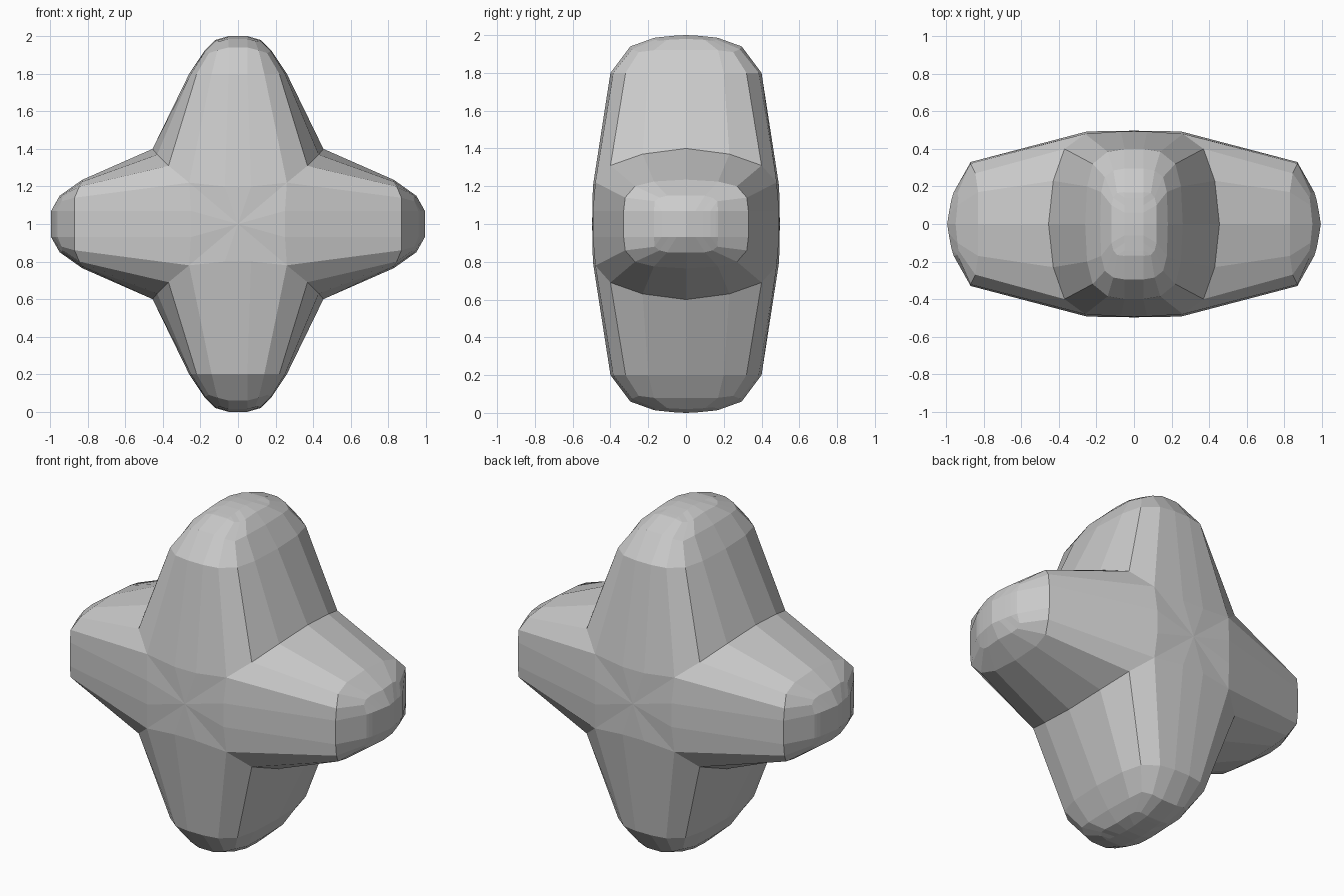
import bpy, bmesh

if "Cube" in bpy.data.objects:
    bpy.data.objects.remove(bpy.data.objects["Cube"])

# Quarter rings, each point = (across, depth, along the arm)
TALL = [
    [(.455, 0, .40), (.43, .23, .37), (.37, .40, .31), (.26, .48, .22), (.07, .493, .20)],
    [(.26, 0, .80), (.25, .20, .80), (.22, .32, .80), (.14, .385, .80), (.05, .40, .80)],
    [(.18, 0, .92), (.175, .17, .92), (.155, .25, .91), (.11, .285, .925), (.05, .295, .94)],
    [(.12, 0, .98), (.12, .10, .975), (.11, .14, .97), (.09, .165, .975), (.05, .17, .985)],
    [(.05, 0, 1.0), (.05, .06, .997), (.05, .10, .993), (.05, .14, .989), (.05, .165, .986)],
]
WIDE = [
    [(.40, 0, .455), (.37, .23, .43), (.31, .40, .37), (.22, .48, .26), (.07, .493, .25)],
    [(.235, 0, .83), (.225, .17, .83), (.20, .27, .845), (.14, .322, .87), (.07, .33, .87)],
    [(.15, 0, .95), (.15, .10, .94), (.14, .14, .935), (.12, .165, .94), (.07, .17, .96)],
    [(.07, 0, .995), (.07, .05, .987), (.07, .09, .98), (.07, .13, .972), (.07, .155, .965)],
]

bm = bmesh.new()


def arm(rings, place):
    loops = []
    for q in rings:
        side = [(w, -d, u) for w, d, u in reversed(q)] + q[1:]
        ring = side + [(-w, d, u) for w, d, u in reversed(side)]
        loops.append([bm.verts.new(place(*p)) for p in ring])
    n = len(loops[0])
    for k, (a, b) in enumerate(zip(loops, loops[1:])):
        for i in range(n):
            j = (i + 1) % n
            # leave the front and back of the base open only towards the core
            bm.faces.new((a[i], a[j], b[j], b[i]))
    # strip across the rounded tip
    tip = loops[-1]
    for i in range(n // 2 - 1):
        bm.faces.new((tip[i], tip[i + 1], tip[n - 2 - i], tip[n - 1 - i]))


# Four arms meeting along shared valley lines
for s in (1, -1):
    arm(TALL, lambda w, d, u: (w, d, 1 + s * u))
    arm(WIDE, lambda w, d, u: (s * u, d, 1 + w))
bmesh.ops.remove_doubles(bm, verts=bm.verts, dist=0.002)

# Front and back core patches
for d in (-1, 1):
    rim = [(.07, .20), (.26, .22), (.25, .07), (.25, -.07), (.26, -.22), (.07, -.20)]
    rim += [(-x, -z) for x, z in rim]
    mid = bm.verts.new((0, d * .497, 1))
    ring = []
    for x, z in rim:
        y = d * (.48 if abs(x) == .26 else .493)
        ring.append(bm.verts.new((x, y, 1 + z)))
    for i in range(len(ring)):
        bm.faces.new((mid, ring[i], ring[(i + 1) % len(ring)]))
bmesh.ops.remove_doubles(bm, verts=bm.verts, dist=0.002)
bmesh.ops.recalc_face_normals(bm, faces=bm.faces)

mesh = bpy.data.meshes.new("four_point_star")
bm.to_mesh(mesh)
bm.free()
star = bpy.data.objects.new("four_point_star", mesh)
bpy.context.collection.objects.link(star)
